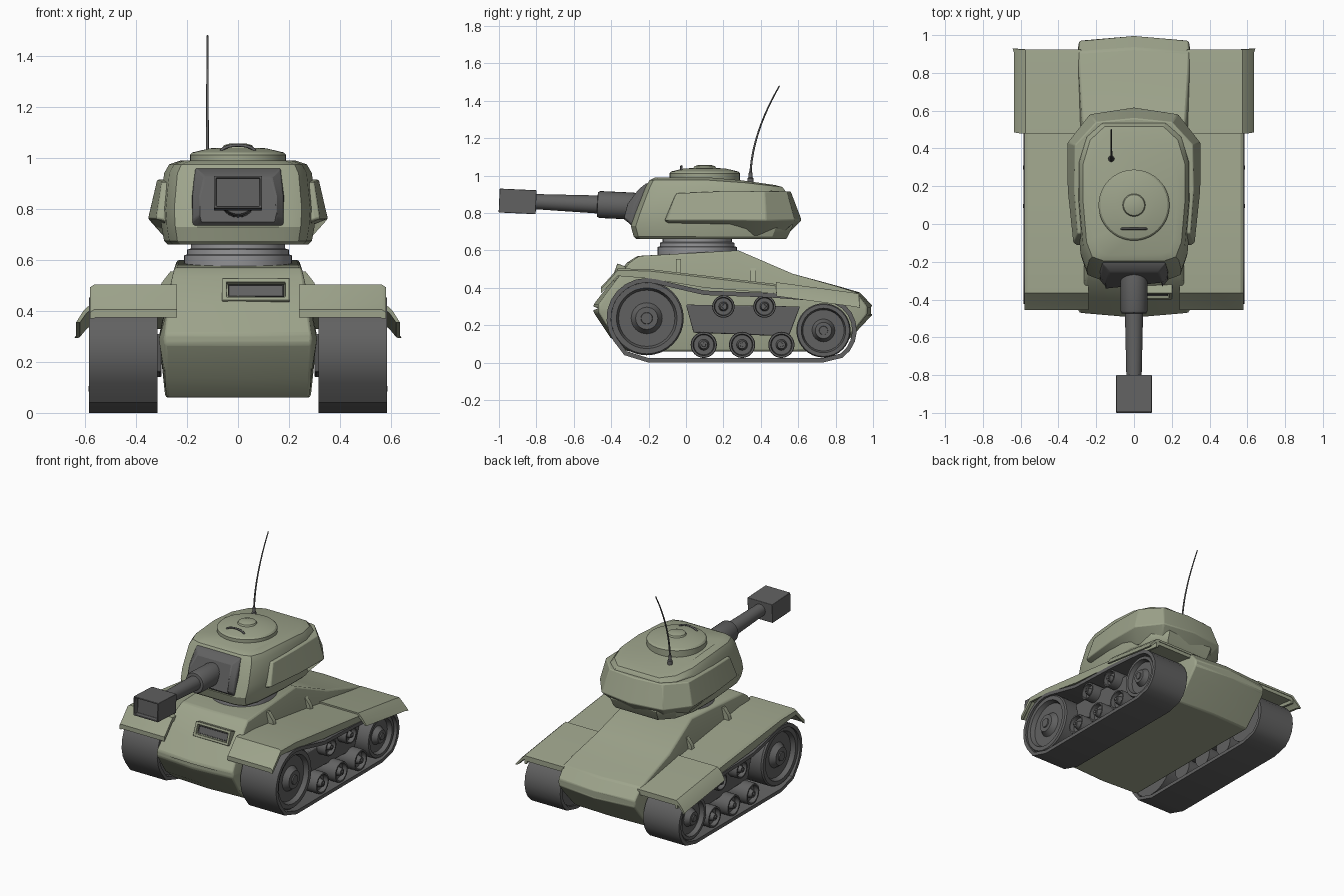
import bpy, bmesh, math
from mathutils import Vector, Matrix

if "Cube" in bpy.data.objects:
    bpy.data.objects.remove(bpy.data.objects["Cube"])


def material(name, rgb):
    m = bpy.data.materials.new(name)
    m.diffuse_color = (*rgb, 1)
    m.use_nodes = True
    m.node_tree.nodes["Principled BSDF"].inputs["Base Color"].default_value = m.diffuse_color
    return m


GREEN = material("olive_paint", (0.34, 0.37, 0.26))
DARK = material("dark_steel", (0.12, 0.12, 0.12))
STEEL = material("light_steel", (0.3, 0.3, 0.31))


def finish(name, bm, mat, bevel=0.0, mirror=False, angle=30):
    bmesh.ops.remove_doubles(bm, verts=bm.verts, dist=1e-5)
    bmesh.ops.recalc_face_normals(bm, faces=bm.faces)
    me = bpy.data.meshes.new(name)
    bm.to_mesh(me)
    bm.free()
    ob = bpy.data.objects.new(name, me)
    bpy.context.collection.objects.link(ob)
    me.materials.append(mat)
    if bevel:
        b = ob.modifiers.new("bevel", 'BEVEL')
        b.width, b.segments, b.limit_method = bevel, 2, 'ANGLE'
    if mirror:
        ob.modifiers.new("mirror", 'MIRROR')
    bpy.ops.object.select_all(action='DESELECT')
    bpy.context.view_layer.objects.active = ob
    ob.select_set(True)
    bpy.ops.object.shade_smooth_by_angle(angle=math.radians(angle))
    return ob


def loft(name, rings, mat, cyclic=False, **kw):
    """Skin a row of closed rings; cap the ends unless the row is cyclic."""
    bm = bmesh.new()
    vs = [[bm.verts.new(p) for p in r] for r in rings]
    n = len(vs[0])
    pairs = list(zip(vs, vs[1:])) + ([(vs[-1], vs[0])] if cyclic else [])
    for a, b in pairs:
        for i in range(n):
            bm.faces.new((a[i], a[(i + 1) % n], b[(i + 1) % n], b[i]))
    if not cyclic:
        bm.faces.new(vs[0])
        bm.faces.new(vs[-1])
    return finish(name, bm, mat, **kw)


def lathe(name, profile, base, axis, mat, n=32, **kw):
    """Turn an (r, h) profile around an axis through base."""
    rot = Vector(axis).to_track_quat('Z', 'Y')
    rings = []
    for r, h in profile:
        rings.append([Vector(base) + rot @ Vector((r * math.cos(t), r * math.sin(t), h))
                      for t in (2 * math.pi * i / n for i in range(n))])
    return loft(name, rings, mat, **kw)


def recessed_box(name, centre, size, tilt, border, depth, mat):
    """Box whose -y face is sunk in behind a border."""
    bm = bmesh.new()
    bmesh.ops.create_cube(bm, size=1, matrix=Matrix.Diagonal((*size, 1)))
    f = min(bm.faces, key=lambda q: q.calc_center_median().y)
    bmesh.ops.inset_region(bm, faces=[f], thickness=border)
    ext = bmesh.ops.extrude_discrete_faces(bm, faces=[f])
    bmesh.ops.translate(bm, vec=(0, depth, 0), verts=ext['faces'][0].verts)
    bm.transform(Matrix.Translation(centre) @ Matrix.Rotation(tilt, 4, 'X'))
    return finish(name, bm, mat, bevel=0.003)


def tube(name, pts, radius, mat, taper=1.0):
    cu = bpy.data.curves.new(name, 'CURVE')
    cu.dimensions, cu.bevel_depth, cu.bevel_resolution = '3D', radius, 2
    cu.use_fill_caps = True
    s = cu.splines.new('POLY')
    s.points.add(len(pts) - 1)
    for i, (p, q) in enumerate(zip(s.points, pts)):
        p.co = (*q, 1)
        p.radius = 1 + (taper - 1) * i / (len(pts) - 1)
    cu.materials.append(mat)
    ob = bpy.data.objects.new(name, cu)
    bpy.context.collection.objects.link(ob)


# Hull: cross-sections along y (y, z bottom, z middle, z top, half-widths, centre bulge)
stations = [(-.47, .27, .29, .31, .288, .29, .288, -.025), (-.385, .135, .29, .425, .285, .31, .272, -.02),
            (-.30, .06, .29, .535, .28, .31, .258, -.015), (-.25, .06, .29, .57, .28, .31, .25, -.01),
            (.28, .06, .30, .60, .28, .31, .24, 0), (.57, .06, .30, .475, .28, .31, .275, 0),
            (.80, .06, .29, .41, .285, .31, .29, .01), (.91, .185, .28, .375, .29, .30, .293, .02),
            (.97, .26, .28, .30, .29, .29, .29, .03)]
loft("hull", [[(-wb, y, zb), (0, y + d, zb), (wb, y, zb), (wm, y, zm), (wt, y, zt),
               (0, y + d, zt), (-wt, y, zt), (-wm, y, zm)]
              for y, zb, zm, zt, wb, wm, wt, d in stations], GREEN, bevel=0.01)

# Fenders with a short side lip, and flared rear fenders
loft("fender", [[(.24, y, z), (.565, y, z), (.58, y, z - .01), (.58, y, z - lip),
                 (.565, y, z - lip), (.56, y, z - .03), (.24, y, z - .03)]
                for y, z, lip in [(-.455, .405, .035), (-.43, .43, .035), (-.365, .503, .04), (-.2, .50, .05),
                                  (.1, .465, .065), (.48, .42, .05), (.92, .36, .05)]],
     GREEN, mirror=True)
loft("rear_fender", [[(.28, y, z), (.575, y, z), (.607, y, z - .03), (x, y + .005, z - .075),
                      (x - .015, y + .005, z - .075), (.595, y, z - .04), (.565, y, z - .015), (.28, y, z - .015)]
                     for y, z, x in [(.48, .43, .635), (.90, .373, .635), (.925, .368, .643)]],
     GREEN, mirror=True)

# Small fins joining hull and fender
for y, z in [(-.04, .47), (.36, .42)]:
    loft("fender_fin", [[(.235, y + d, z), (.31, y + d, z), (.30, y + d, z + .04),
                         (.265, y + d, z + .085), (.235, y + d, z + .085)] for d in (-.014, .014)],
         GREEN, mirror=True)

# Vision slit on the front plate
recessed_box("vision_slit", (.07, -.355, .475), (.265, .06, .095), -.35, .024, .03, GREEN)
recessed_box("slit_glass", (.07, -.358, .476), (.22, .03, .05), -.35, .005, .004, DARK)


# Tracks: loop round both end wheels, given thickness by offsetting
def arc(c, r, a0, a1, n):
    return [Vector((c[0] + r * math.cos(a), c[1] + r * math.sin(a)))
            for a in (math.radians(a0 + (a1 - a0) * i / n) for i in range(n + 1))]


path = (arc((-.21, .237), .215, 75, 215, 9) + [Vector(p) for p in [(-.33, .04), (-.2, 0), (.73, 0)]] +
        arc((.735, .172), .178, -55, 85, 8) + [Vector(p) for p in [(.45, .372), (.1, .385), (-.03, .415)]])
loop = []
for i, p in enumerate(path):
    t = (path[(i + 1) % len(path)] - path[i - 1]).normalized()
    q = p + Vector((-t.y, t.x)) * .024
    loop.append([(.315, p.x, p.y), (.585, p.x, p.y), (.585, q.x, q.y), (.315, q.x, q.y)])
loft("track", loop, DARK, cyclic=True, mirror=True, angle=35)

# Wheels and the plate that carries the rollers
for name, y, z, r, out in [("front_wheel", -.21, .237, .198, .57), ("rear_wheel", .735, .172, .145, .57),
                           ("road_wheel", .095, .095, .07, .575), ("road_wheel", .30, .095, .07, .575),
                           ("road_wheel", .51, .095, .07, .575), ("return_roller", .20, .30, .06, .565),
                           ("return_roller", .42, .30, .06, .565)]:
    o = out - .33
    lathe(name, [(.001, 0), (r, 0), (r, o - .01), (.96 * r, o), (.82 * r, o), (.76 * r, o - .03), (.42 * r, o - .03),
                 (.33 * r, o - .005), (.3 * r, o + .005), (.16 * r, o + .005), (.15 * r, o + .012), (.001, o + .012)],
          (.33, y, z), (1, 0, 0), DARK, mirror=True)
loft("roller_plate", [[(x, 0, .31), (x, .61, .30), (x, .55, .14), (x, .04, .16)] for x in (.30, .50)],
     DARK, mirror=True, bevel=.006)

# Turret ring
lathe("turret_ring", [(.21, .56), (.212, .575), (.212, .618), (.2, .622), (.2, .64), (.185, .645),
                      (.185, .66), (.195, .665), (.195, .70)], (0, .06, 0), (0, 0, 1), STEEL, n=40)

# Turret body: one outline scaled through several heights, top falling to the rear
half = [(.60, 0), (.82, .03), (.93, .14), (1, .45), (1, .72), (.86, .90), (.58, 1)]
outline = half + [(-u, v) for u, v in reversed(half)]
levels = [(.66, .275, -.265, .535, 0), (.675, .29, -.28, .545, 0), (.73, .30, -.295, .57, 0),
          (.80, .305, -.27, .56, 0), (.94, .29, -.215, .535, .06), (.975, .27, -.195, .515, .08),
          (.99, .225, -.165, .475, .09)]
loft("turret", [[(u * w, y0 + v * (y1 - y0), z - s * max(0, v - .55)) for u, v in outline]
                for z, w, y0, y1, s in levels], GREEN, angle=28)

# Flared armour skirt wrapping the turret sides and rear: lower edge and upper edge
skirt = [(.30, -.115, .277, -.065, .88), (.322, -.10, .30, -.05, .905), (.352, .18, .317, .18, .915),
         (.353, .43, .312, .42, .915), (.235, .582, .20, .54, .915), (0, .618, 0, .56, .915)]
skirt = skirt + [(-a, b, -c, d, z) for a, b, c, d, z in skirt[-2::-1]]
loft("turret_skirt", [[(a, b, .762), (c, d, z), (c * .8, d - .05 * (d > .3), z),
                       (a * .78, b * .86, .675 if b > .3 else .73)] for a, b, c, d, z in skirt],
     GREEN, bevel=.006)

# Gun mantlet
loft("gun_mantlet", [[(-w * k, y0, z0), (w * k, y0, z0), (w * k, y1, z1), (w * k, y2, z2), (w, y3, z3),
                      (-w, y3, z3), (-w * k, y2, z2), (-w * k, y1, z1)]
                     for w, k, y0, z0, y1, z1, y2, z2, y3, z3 in [
                         (.17, 1.08, -.20, .725, -.20, .76, -.20, .85, -.19, .962),
                         (.165, 1.08, -.285, .728, -.30, .755, -.275, .85, -.215, .957),
                         (.13, 1.15, -.305, .745, -.335, .775, -.315, .85, -.255, .925)]],
     DARK, bevel=.006)

# Gun barrel, slightly raised, with a square muzzle
lathe("gun_barrel", [(.07, 0), (.072, .03), (.072, .20), (.066, .213), (.048, .215), (.040, .57)],
      (0, -.26, .836), (0, -1, .045), DARK, n=24)
recessed_box("muzzle", (0, -.9, .862), (.188, .198, .128), -.045, .012, .035, DARK)

# Hatch, cap and handle
lathe("hatch", [(.188, .96), (.188, 1.012), (.178, 1.022), (.11, 1.038), (.06, 1.04), (.055, 1.05), (.035, 1.056),
                (.001, 1.057)], (0, .1, 0), (0, 0, 1), GREEN, n=40, angle=20)
tube("hatch_handle", [(.068 * math.cos(t), -.025, 1.022 + .028 * math.sin(t))
                      for t in (math.pi * i / 10 for i in range(11))], .006, DARK)

# Antenna with its socket
lathe("antenna_socket", [(.017, .95), (.016, .985), (.011, .99), (.009, 1.02), (.004, 1.025)],
      (-.12, .345, 0), (0, 0, 1), DARK, n=12)
tube("antenna", [(-.12, .345 + .155 * t ** 1.8, 1.0 + .48 * t) for t in (i / 12 for i in range(13))],
     .006, DARK, taper=.6)
